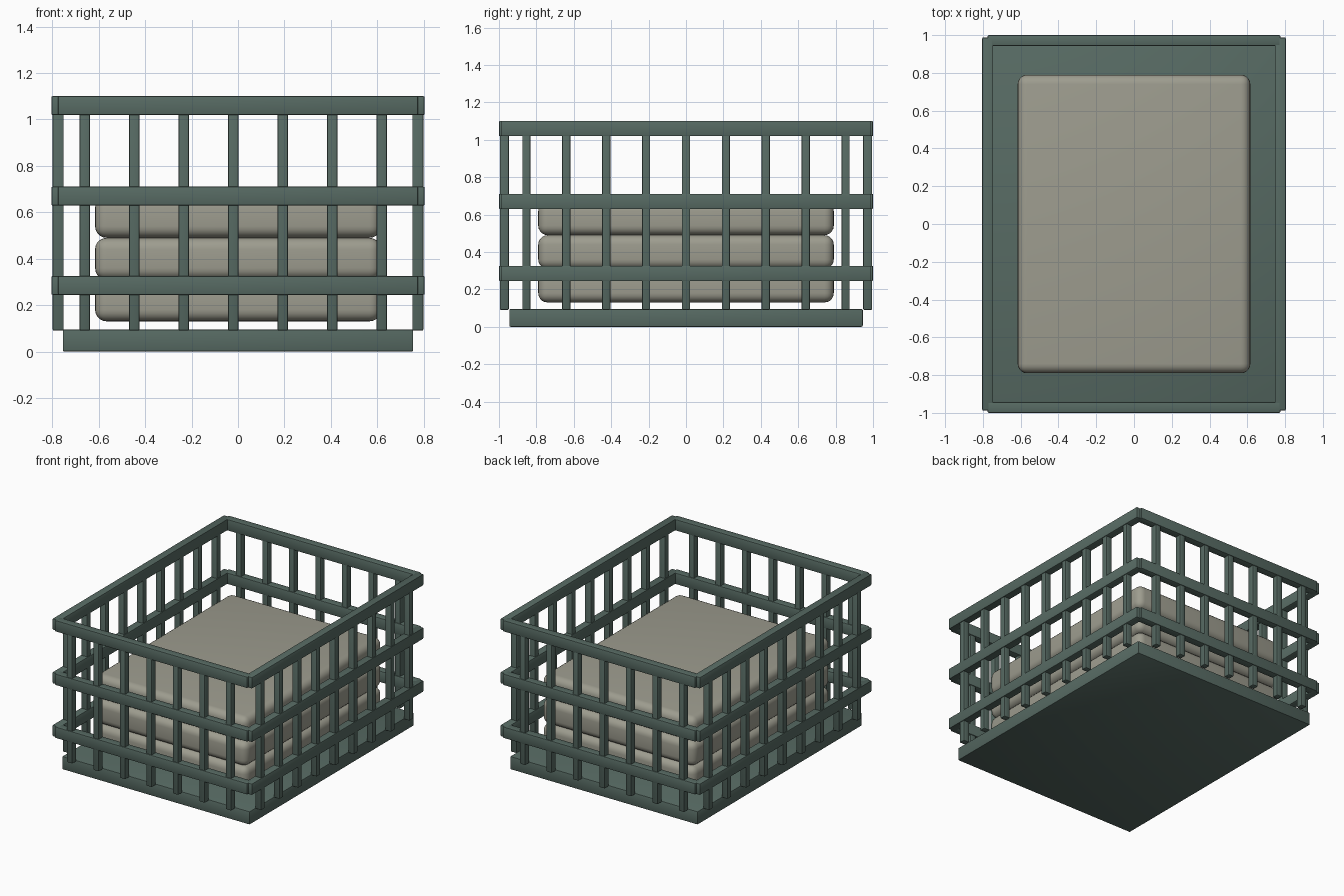
import bpy
import math

if "Cube" in bpy.data.objects:
    bpy.data.objects.remove(bpy.data.objects["Cube"], do_unlink=True)


def material(name, rgb):
    mat = bpy.data.materials.new(name)
    mat.use_nodes = True
    mat.diffuse_color = (*rgb, 1)
    mat.node_tree.nodes["Principled BSDF"].inputs["Base Color"].default_value = (*rgb, 1)
    return mat


GREEN = material("dark green paint", (0.095, 0.145, 0.125))
CREAM = material("grey beige fabric", (0.34, 0.335, 0.275))


def box(name, center, size, mat, radius=0.006, segments=2):
    """Rounded box with the bevel applied."""
    bpy.ops.mesh.primitive_cube_add(size=1, location=center)
    obj = bpy.context.object
    obj.name = name
    obj.scale = size
    bpy.ops.object.transform_apply(location=False, rotation=False, scale=True)
    bevel = obj.modifiers.new("rounded edges", "BEVEL")
    bevel.width = radius
    bevel.segments = segments
    bpy.ops.object.modifier_apply(modifier=bevel.name)
    bpy.ops.object.shade_smooth_by_angle(angle=math.radians(35))
    obj.data.materials.append(mat)
    return obj


# Base slab
box("base", (0, 0, 0.0475), (1.51, 1.89, 0.095), GREEN)

SIDE_X, END_Y = 0.775, 0.971     # wall centre lines
STEP = 0.2133                    # slat spacing
SLAT_Z, SLAT_H = 0.57, 0.96

for sign, side, end in ((-1, "right", "front"), (1, "left", "back")):
    # Horizontal rails
    for level, z in (("lower", 0.285), ("middle", 0.67), ("upper", 1.06)):
        box(f"{level}_{end}_rail", (0, sign * END_Y, z), (1.55, 0.058, 0.082), GREEN)
        box(f"{level}_{side}_rail", (sign * SIDE_X, 0, z), (0.058, 1.975, 0.082), GREEN)
    # Vertical slats
    for i in range(7):
        box(f"{end}_slat_{i + 1}", (-0.66 + i * STEP, sign * END_Y, SLAT_Z),
            (0.044, 0.048, SLAT_H), GREEN)
    for i in range(9):
        box(f"{side}_slat_{i + 1}", (sign * SIDE_X, (i - 4) * STEP, SLAT_Z),
            (0.048, 0.044, SLAT_H), GREEN)

# Stacked cushions
for i in range(3):
    box(f"cushion_{i + 1}", (0, 0, 0.22 + i * 0.18), (1.232, 1.58, 0.18),
        CREAM, radius=0.05, segments=5)
